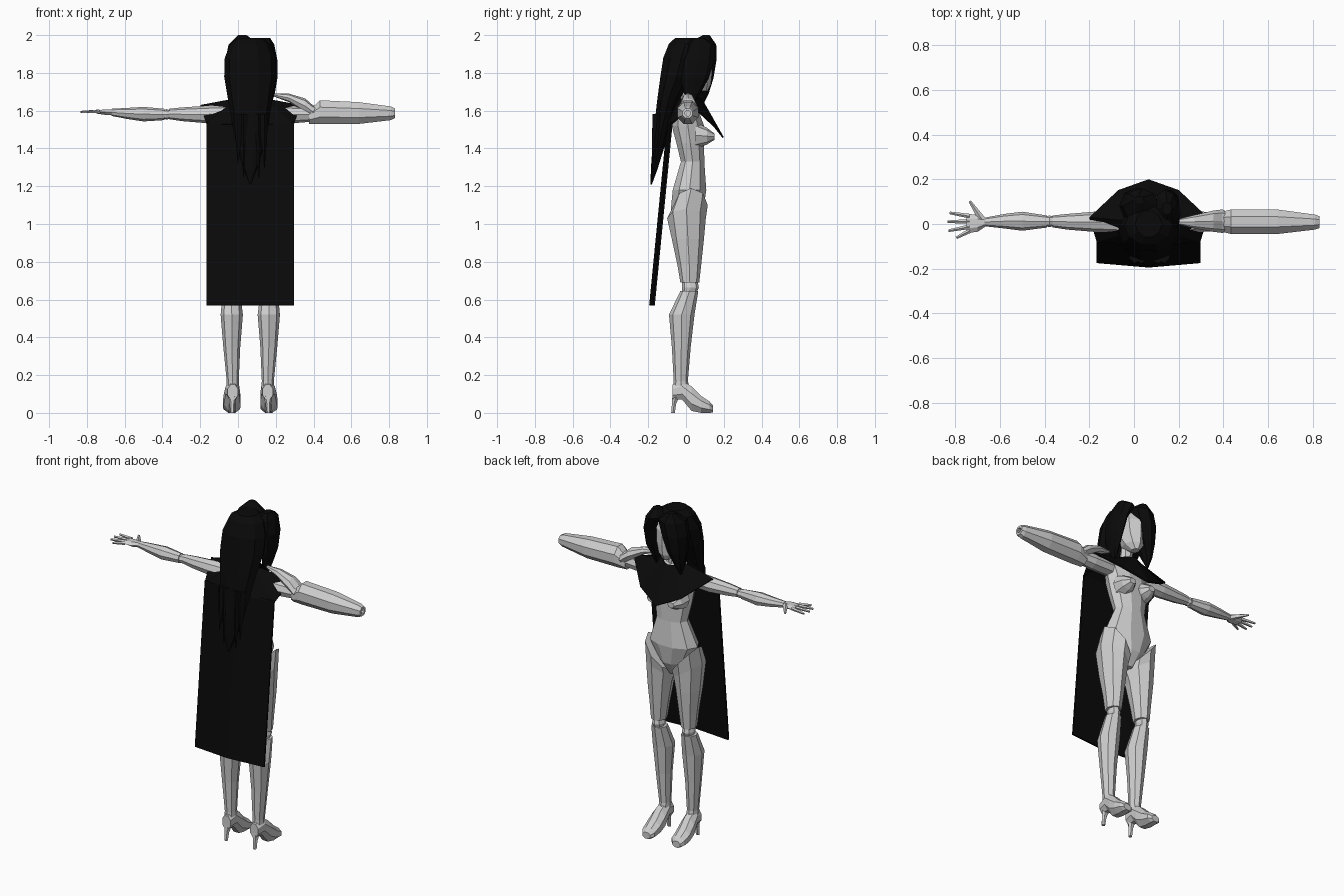
import bpy, bmesh, math
from mathutils import Vector

CX = 0.065  # body mid-line


def material(name, v):
    m = bpy.data.materials.new(name)
    m.diffuse_color = (v, v, v, 1)
    return m


WHITE = material("pale grey", 0.62)
BLACK = material("black", 0.003)


def finish(name, bm, mat, closed=True):
    if closed:
        bmesh.ops.recalc_face_normals(bm, faces=bm.faces[:])
    me = bpy.data.meshes.new(name)
    bm.to_mesh(me)
    bm.free()
    me.materials.append(mat)
    ob = bpy.data.objects.new(name, me)
    bpy.context.collection.objects.link(ob)
    return ob


def loft(name, axis, rings, mat=WHITE, n=8, mirror=False, phase=0.0):
    """Skin rings (t, u0, u1, v0, v1[, slope]) along an axis; mirror adds the other side."""
    for side in ((1, -1) if mirror else (1,)):
        bm = bmesh.new()
        loops = []
        for t, u0, u1, v0, v1, *sl in rings:
            loop = []
            for i in range(n):
                a = math.tau * (i + phase) / n
                k = 1 / max(abs(math.cos(math.tau * phase / n)), 0.5)
                u = (u0 + u1) / 2 + (u1 - u0) / 2 * math.cos(a) * k
                v = (v0 + v1) / 2 + (v1 - v0) / 2 * math.sin(a) * k
                w = t + (sl[0] * math.cos(a) if sl else 0)
                x, y, z = {'x': (w, u, v), 'y': (u, w, v), 'z': (u, v, w)}[axis]
                loop.append(bm.verts.new((x if side > 0 else 2 * CX - x, y, z)))
            loops.append(loop)
        for a, b in zip(loops, loops[1:]):
            for i in range(n):
                j = (i + 1) % n
                bm.faces.new((a[i], a[j], b[j], b[i]))
        bm.faces.new(loops[0])
        bm.faces.new(loops[-1])
        finish(name + ("_right" if side < 0 else "_left" if mirror else ""), bm, mat)


def spike(name, p, q, r0, r1, mat=WHITE, n=5):
    """Tapered rod from p to q."""
    p, q = Vector(p), Vector(q)
    bm = bmesh.new()
    bmesh.ops.create_cone(bm, cap_ends=True, segments=n, radius1=r0, radius2=r1, depth=(q - p).length)
    rot = (q - p).to_track_quat('Z', 'Y')
    for v in bm.verts:
        v.co = rot @ v.co + (p + q) / 2
    finish(name, bm, mat)


# Torso with tapered pelvis, neck and head
def centred(rows):
    return [(z, CX - h, CX + h, a, b) for z, h, a, b in rows]


loft("torso", 'z', centred([(0.99, .03, -.03, .05), (1.07, .09, -.085, .095), (1.18, .155, -.075, .112),
     (1.33, .098, -.03, .10), (1.43, .118, -.055, .10), (1.52, .128, -.08, .10),
     (1.60, .135, -.07, .07), (1.655, .06, -.045, .045)]), n=10)
loft("neck", 'z', centred([(1.64, .045, -.04, .045), (1.69, .036, -.025, .045), (1.76, .036, -.02, .05)]))
loft("head", 'z', centred([(1.705, .022, .06, .115), (1.74, .055, .0, .132), (1.80, .078, -.06, .138),
     (1.88, .085, -.08, .138), (1.94, .07, -.06, .11)]))
loft("bust", 'y', [(.05, -.06, .055, 1.40, 1.54), (.11, -.052, .047, 1.42, 1.51),
     (.15, -.025, .02, 1.445, 1.48)], mirror=True)

# Legs: thigh with slanted hip edge, knee joint, calf, foot and heel
loft("thigh", 'z', [(1.10, -.105, .055, -.06, .115, -.09), (1.03, -.11, .055, -.10, .105, -.05),
     (.92, -.10, .04, -.075, .095), (.78, -.085, .02, -.045, .08), (.69, -.078, .008, -.03, .07)], mirror=True)
loft("knee", 'z', [(.70, -.06, -.01, -.02, .06), (.665, -.07, 0, -.02, .068), (.63, -.06, -.01, -.02, .055)],
     mirror=True)
loft("calf", 'z', [(.645, -.08, .01, -.03, .065), (.52, -.092, .026, -.09, .045), (.35, -.078, .012, -.075, .025),
     (.17, -.06, .004, -.065, .01), (.12, -.062, .006, -.068, .02)], mirror=True)
loft("foot", 'y', [(-.072, -.055, 0, .07, .15), (-.02, -.065, .007, .07, .17), (.03, -.075, .012, .01, .14),
     (.08, -.08, .012, 0, .09), (.125, -.075, .008, 0, .06), (.143, -.06, -.01, .002, .04)], mirror=True,
     n=8, phase=.5)
loft("heel", 'z', [(.11, -.055, 0, -.075, -.02), (.05, -.045, -.015, -.076, -.05), (0, -.042, -.02, -.08, -.058)],
     n=6, mirror=True)

# Arms: upper arm on both sides, elbow, forearm and hand on one
loft("upper_arm", 'x', [(-.05, -.04, .05, 1.54, 1.63), (-.18, -.035, .055, 1.535, 1.625),
     (-.30, -.025, .045, 1.545, 1.617), (-.365, -.015, .038, 1.555, 1.61)], mirror=True)
loft("elbow", 'x', [(-.355, -.008, .032, 1.56, 1.60), (-.378, -.014, .038, 1.552, 1.608),
     (-.40, -.008, .032, 1.56, 1.60)])
loft("forearm", 'x', [(-.39, -.016, .038, 1.55, 1.61), (-.50, -.03, .055, 1.543, 1.62),
     (-.58, -.02, .045, 1.555, 1.615), (-.67, -.01, .028, 1.572, 1.61)])
loft("palm", 'x', [(-.66, -.008, .026, 1.575, 1.608), (-.70, -.035, .042, 1.575, 1.608),
     (-.75, -.04, .045, 1.583, 1.605)], n=6)
for i, (y0, x, y1) in enumerate([(.035, -.825, .05), (.012, -.835, .01), (-.012, -.83, -.03), (-.03, -.795, -.062)]):
    spike(f"finger_{i + 1}", (-.735, y0, 1.595), (x, y1, 1.593), .011, .006)
spike("thumb", (-.68, .02, 1.59), (-.735, .102, 1.59), .017, .006)

# Arm cannon with hollow muzzle, and the shoulder guard
loft("arm_cannon", 'x', [(.375, -.03, .05, 1.53, 1.60), (.435, -.045, .065, 1.53, 1.655),
     (.64, -.045, .065, 1.53, 1.645), (.81, -.025, .042, 1.55, 1.622), (.83, -.018, .035, 1.56, 1.612),
     (.83, -.006, .023, 1.573, 1.60), (.79, -.006, .023, 1.573, 1.60)], phase=.5)
loft("shoulder_guard", 'x', [(.19, 0, .02, 1.675, 1.692), (.27, -.02, .04, 1.645, 1.69),
     (.355, -.035, .06, 1.585, 1.665), (.395, -.04, .065, 1.56, 1.63), (.43, -.03, .05, 1.56, 1.62)])

# Shoulder cape: ring around the neck, dipping to a point on the chest
half = [(0, .20, 1.46), (.135, .152, 1.52), (.265, .03, 1.63), (.232, -.08, 1.53), (0, -.11, 1.53)]
edge = [(CX + x, y, z) for x, y, z in half] + [(CX - x, y, z) for x, y, z in half[3:0:-1]]
bm = bmesh.new()
outer = [bm.verts.new(p) for p in edge]
inner = [bm.verts.new((CX + (x - CX) * .3, y * .42, 1.665)) for x, y, z in edge]
for i in range(len(edge)):
    j = (i + 1) % len(edge)
    bm.faces.new((outer[i], outer[j], inner[j], inner[i]))
finish("shoulder_cape", bm, BLACK).modifiers.new("thickness", 'SOLIDIFY').thickness = .008

# Long back cape, creased along the middle
bm = bmesh.new()
top = [bm.verts.new((CX + x, y, 1.54)) for x, y in ((-.232, -.08), (0, -.10), (.232, -.08))]
low = [bm.verts.new((CX + x, y, .57)) for x, y in ((-.232, -.175), (0, -.195), (.232, -.175))]
for i in range(2):
    bm.faces.new((top[i], top[i + 1], low[i + 1], low[i]))
finish("back_cape", bm, BLACK).modifiers.new("thickness", 'SOLIDIFY').thickness = .01

# Hair: long back mass, fringe over one side of the face, side lock
loft("back_hair", 'z', centred([(1.985, .06, -.06, .06), (1.955, .105, -.095, .09), (1.88, .135, -.125, .075),
     (1.78, .138, -.14, .04), (1.66, .118, -.155, -.03), (1.50, .09, -.172, -.085), (1.40, .07, -.18, -.115),
     (1.29, .035, -.187, -.15), (1.21, .004, -.188, -.18)]), BLACK, n=10)
loft("fringe", 'z', [(2.0, .0, .045, .09, .125), (1.95, -.05, .115, .0, .16), (1.87, -.066, .09, .0, .162),
     (1.77, -.06, .055, .02, .145), (1.69, -.048, .01, .05, .12), (1.63, -.03, -.02, .08, .09)], BLACK)
loft("side_lock", 'z', [(1.985, .125, .17, .04, .10), (1.95, .09, .192, .0, .155), (1.87, .14, .208, -.03, .15),
     (1.77, .155, .208, -.03, .12), (1.69, .155, .195, -.01, .075), (1.63, .165, .175, .03, .04)], BLACK)
for i, (x, z) in enumerate([(.0, 1.32), (.03, 1.25), (.11, 1.24), (.14, 1.30)]):
    spike(f"hair_strand_{i + 1}", (x * .9 + .006, -.148, 1.58), (x, -.18, z), .03, .002, BLACK)
